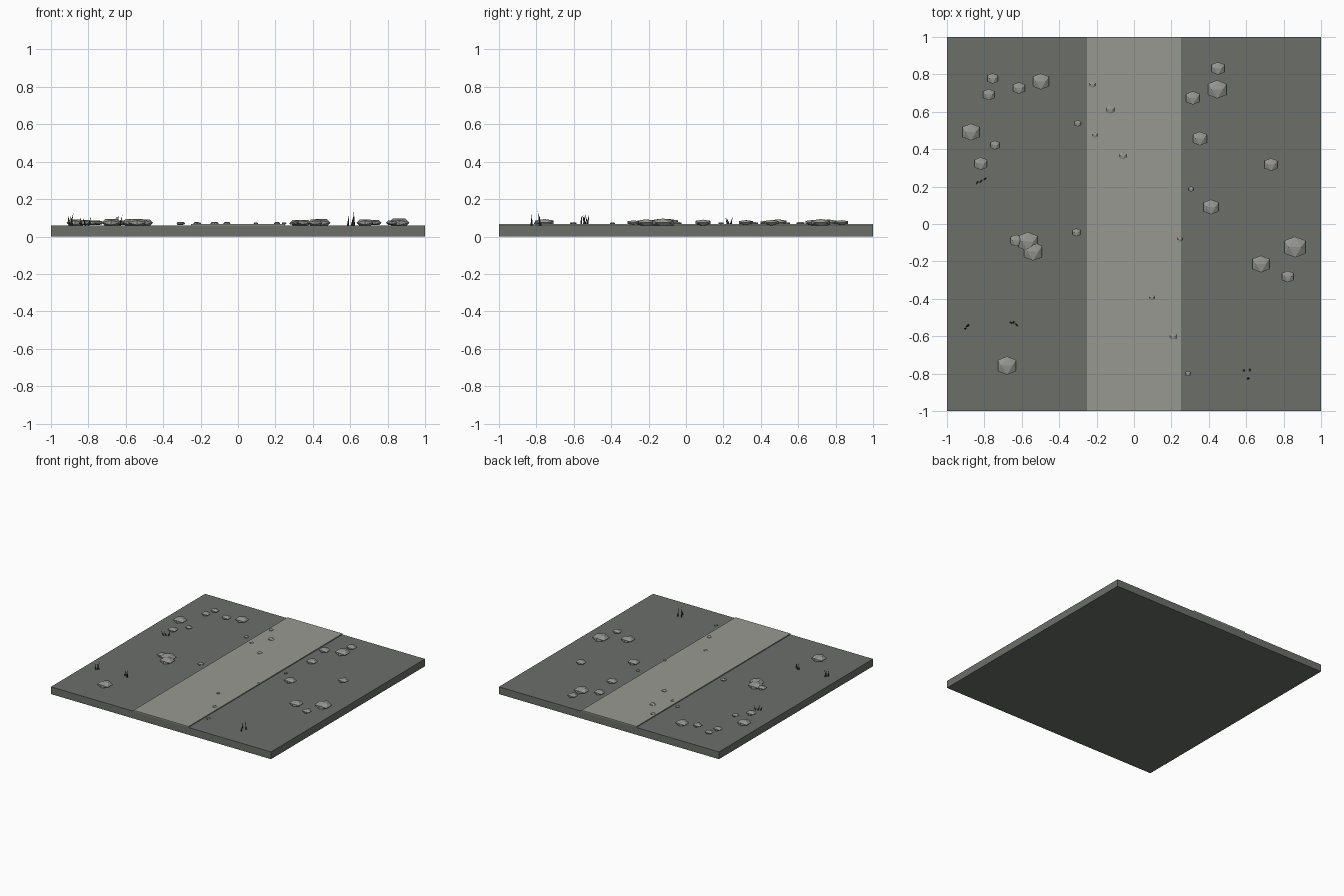
import bpy, bmesh, math, random
from mathutils import Vector

if "Cube" in bpy.data.objects:
    bpy.data.objects.remove(bpy.data.objects["Cube"])

random.seed(4)

def mat(name, r, g, b):
    lin = [((c / 255 + 0.055) / 1.055) ** 2.4 for c in (r, g, b)]
    m = bpy.data.materials.new(name)
    m.diffuse_color = (*lin, 1)
    m.use_nodes = True
    m.node_tree.nodes["Principled BSDF"].inputs["Base Color"].default_value = m.diffuse_color
    return m

EARTH = mat("dark grey earth", 108, 111, 106)
PAVING = mat("light grey path", 153, 153, 146)
STONE = mat("grey stone", 150, 151, 146)
GRASS = mat("dark dry grass", 66, 70, 62)

def finish(bm, name, material):
    bmesh.ops.recalc_face_normals(bm, faces=bm.faces)
    me = bpy.data.meshes.new(name)
    bm.to_mesh(me)
    bm.free()
    me.materials.append(material)
    ob = bpy.data.objects.new(name, me)
    bpy.context.collection.objects.link(ob)
    return ob

def box(name, size, z0, material):
    bm = bmesh.new()
    bmesh.ops.create_cube(bm, size=1)
    for v in bm.verts:
        v.co = Vector((v.co.x * size[0], v.co.y * size[1], z0 + (v.co.z + 0.5) * size[2]))
    return finish(bm, name, material)

def stone(name, x, y, a, zc, squash):
    """Flattened icosahedron with a level ridge along x; a is the half width."""
    t = (1 + math.sqrt(5)) / 2
    bm = bmesh.new()
    for i in (-1, 1):
        for j in (-t, t):
            for p in ((i, 0, j), (0, j, i), (j, i, 0)):
                bm.verts.new((x + p[0] * a / t, y + p[1] * a / t, zc + p[2] * a / t * squash))
    bmesh.ops.convex_hull(bm, input=bm.verts)
    return finish(bm, name, STONE)

# ground slab and raised path
box("ground_slab", (2, 2, 0.06), 0, EARTH)
box("path", (0.5, 2, 0.008), 0.06, PAVING)

# rocks beside the path: x, y, half width
rocks = [(-.755, .778, .028), (-.776, .692, .03), (-.615, .727, .031), (-.498, .762, .043),
         (-.872, .492, .045), (-.744, .422, .024), (-.819, .323, .034), (.449, .832, .034),
         (.445, .72, .049), (.315, .674, .036), (.352, .457, .037), (.733, .318, .034),
         (.412, .091, .04), (.861, -.123, .056), (.679, -.214, .045), (.823, -.281, .031),
         (-.567, -.094, .051), (-.54, -.147, .049), (-.63, -.088, .031), (-.679, -.757, .049)]
for n, (x, y, a) in enumerate(rocks):
    stone(f"rock_{n + 1}", x, y, a, 0.074, 0.4)

# pebbles on and near the path
pebbles = [(-.222, .746, .017), (-.126, .612, .022), (-.3, .538, .017), (-.209, .476, .013),
           (-.059, .366, .019), (.305, .187, .014), (-.308, -.045, .021), (.246, -.08, .013),
           (.096, -.393, .013), (.209, -.602, .017), (.289, -.8, .014)]
for n, (x, y, a) in enumerate(pebbles):
    stone(f"pebble_{n + 1}", x, y, a, 0.07, 0.4)

# grass tufts: thin leaning spikes
tufts = [[(-.835, .225), (-.815, .232), (-.80, .238)],
         [(-.90, -.56), (-.885, -.54), (-.895, -.548)],
         [(-.66, -.525), (-.645, -.527), (-.632, -.535)],
         [(.588, -.783), (.62, -.778), (.608, -.826)]]
heights = [.05, .07, .06, .075]
for n, (tuft, h) in enumerate(zip(tufts, heights)):
    bm = bmesh.new()
    for x, y in tuft:
        base = [bm.verts.new((x + .006 * math.cos(k * math.pi / 2),
                              y + .006 * math.sin(k * math.pi / 2), 0.058)) for k in range(4)]
        tip = bm.verts.new((x + random.uniform(-.018, .018), y + random.uniform(-.018, .018),
                            0.06 + h * random.uniform(.75, 1)))
        bm.faces.new(base)
        for k in range(4):
            bm.faces.new((base[k], base[(k + 1) % 4], tip))
    finish(bm, f"grass_tuft_{n + 1}", GRASS)
